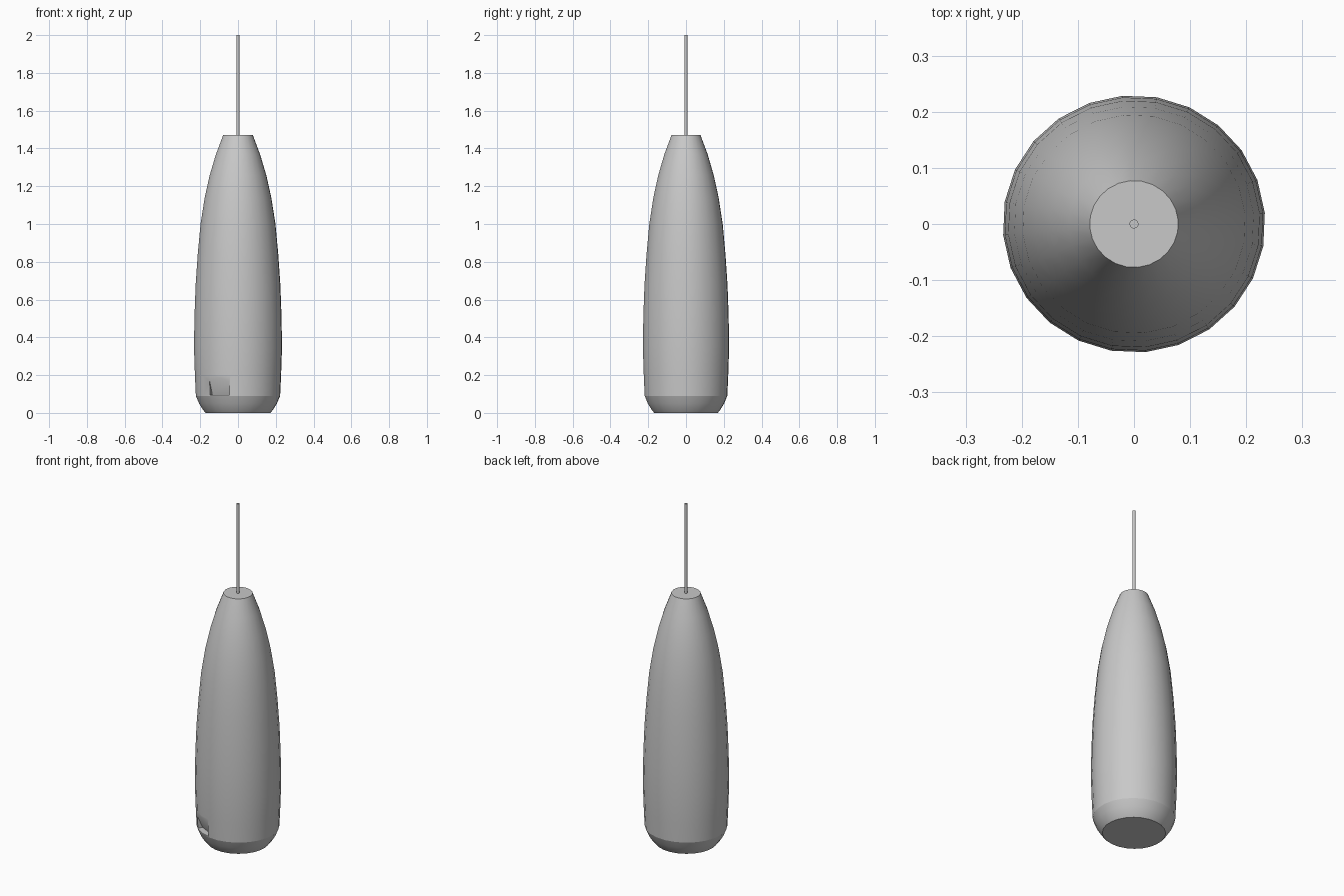
import bpy, bmesh, math
from mathutils import Vector

if "Cube" in bpy.data.objects:
    bpy.data.objects.remove(bpy.data.objects["Cube"])

SIDES = 24
TURN = math.radians(5)
SQUASH = 0.98      # the body is very slightly narrower front to back
RIM_Z = 0.09

grey = bpy.data.materials.new("plain grey")
grey.use_nodes = True
colour = (0.58, 0.58, 0.58, 1)
grey.diffuse_color = colour
grey.node_tree.nodes["Principled BSDF"].inputs["Base Color"].default_value = colour


def make_object(name, bm):
    bmesh.ops.recalc_face_normals(bm, faces=bm.faces)
    mesh = bpy.data.meshes.new(name)
    bm.to_mesh(mesh)
    bm.free()
    mesh.materials.append(grey)
    obj = bpy.data.objects.new(name, mesh)
    bpy.context.collection.objects.link(obj)
    return obj


def lathe(name, profile, sides, squash=1.0):
    """Turn (radius, height) points into a capped solid."""
    bm = bmesh.new()
    rings = []
    for r, z in profile:
        angles = [TURN + math.tau * i / sides for i in range(sides)]
        rings.append([bm.verts.new((r * math.cos(a), r * squash * math.sin(a), z))
                      for a in angles])
    for low, high in zip(rings, rings[1:]):
        for i in range(sides):
            j = (i + 1) % sides
            bm.faces.new((low[i], low[j], high[j], high[i]))
    bm.faces.new(rings[0][::-1])
    bm.faces.new(rings[-1])
    return make_object(name, bm)


def smooth(obj):
    bpy.ops.object.select_all(action='DESELECT')
    obj.select_set(True)
    bpy.context.view_layer.objects.active = obj
    bpy.ops.object.shade_smooth_by_angle(angle=math.radians(30))


# Tapered body with a rounded foot
body = lathe("body", [(0.172, 0), (0.185, 0.015), (0.207, 0.05), (0.224, RIM_Z),
                      (0.229, 0.2), (0.234, 0.35), (0.231, 0.52), (0.225, 0.68),
                      (0.214, 0.84), (0.199, 1.0), (0.177, 1.14), (0.15, 1.26),
                      (0.117, 1.37), (0.079, 1.47)], SIDES, SQUASH)

# Wedge that cuts the small notch low on the front
angle = math.radians(243)
out = Vector((math.cos(angle), math.sin(angle), 0))
side = Vector((-out.y, out.x, 0))
bm = bmesh.new()
ends = [[bm.verts.new(out * r + side * s + Vector((0, 0, z)))
         for r, z in ((0.3, 0.095), (0.185, 0.095), (0.23, 0.2), (0.3, 0.2))]
        for s in (-0.058, 0.058)]
bm.faces.new(ends[0])
bm.faces.new(ends[1][::-1])
for i in range(4):
    j = (i + 1) % 4
    bm.faces.new((ends[0][i], ends[0][j], ends[1][j], ends[1][i]))
cutter = make_object("notch_cutter", bm)
cutter.hide_render = True

cut = body.modifiers.new("notch", 'BOOLEAN')
cut.operation = 'DIFFERENCE'
cut.solver = 'EXACT'
cut.object = cutter
bpy.context.view_layer.objects.active = body
bpy.ops.object.modifier_apply(modifier=cut.name)
bpy.data.objects.remove(cutter)
smooth(body)

# Crisp line where the foot meets the body
bm = bmesh.new()
bm.from_mesh(body.data)
for e in bm.edges:
    if all(abs(v.co.z - RIM_Z) < 0.001 for v in e.verts):
        e.smooth = False
bm.to_mesh(body.data)
bm.free()

# Thin hanging rod
rod = lathe("hanging_rod", [(0.008, 1.46), (0.008, 2.0)], 16)
smooth(rod)
